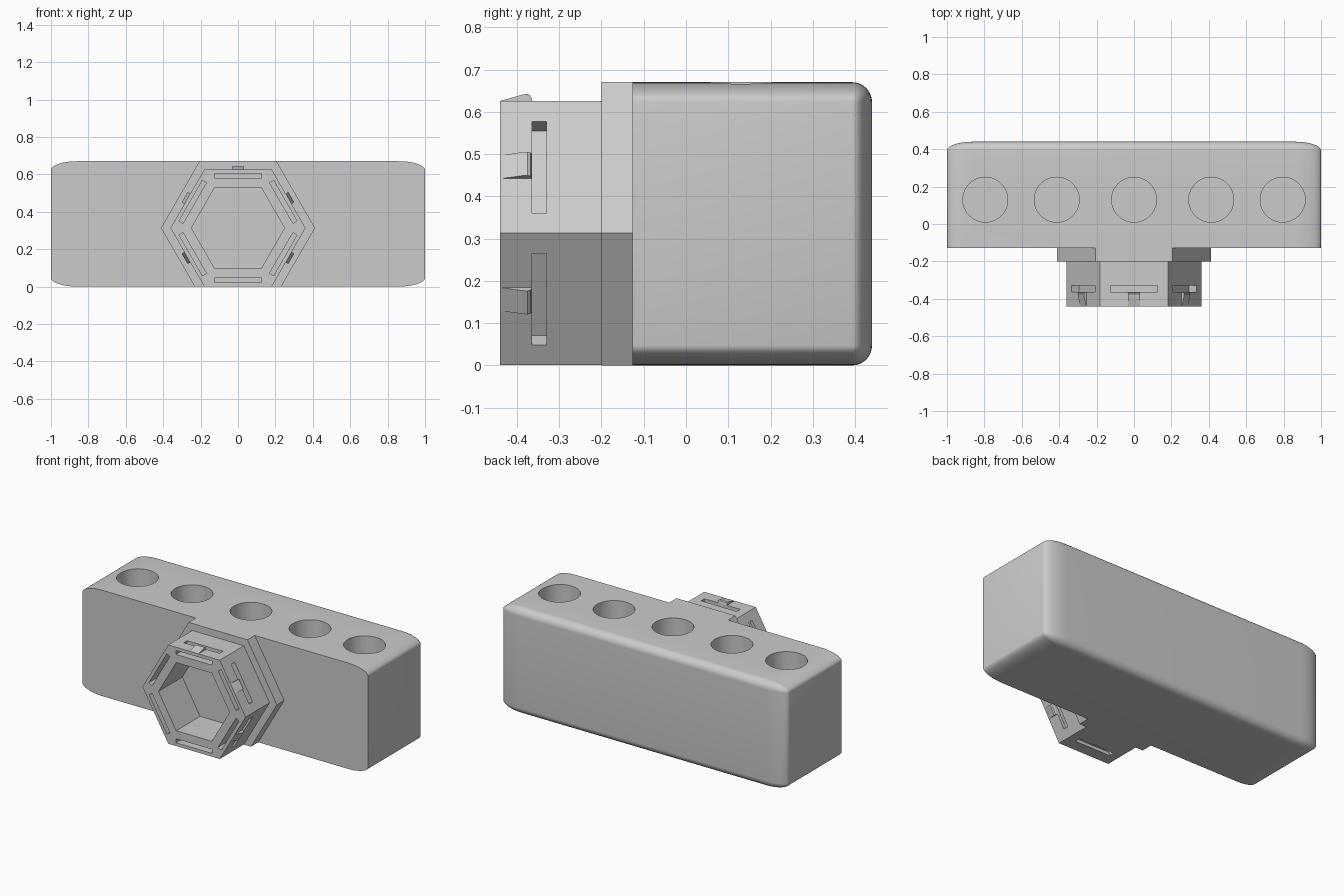
import bpy, bmesh, math
from mathutils import Matrix, Vector

if "Cube" in bpy.data.objects:
    bpy.data.objects.remove(bpy.data.objects["Cube"])

grey = bpy.data.materials.new("plain grey")
grey.use_nodes = True
grey.diffuse_color = (0.6, 0.6, 0.6, 1)
grey.node_tree.nodes["Principled BSDF"].inputs["Base Color"].default_value = (0.6, 0.6, 0.6, 1)

AXIS_Z = 0.313      # height of the hexagon axis
HEIGHT = 0.67
FACE_Y = -0.127     # front face of the block
FLANGE_Y = -0.2
FRONT_Y, BACK_Y = -0.44, 0.44


def finish(name, bm):
    bmesh.ops.recalc_face_normals(bm, faces=bm.faces)
    mesh = bpy.data.meshes.new(name)
    bm.to_mesh(mesh)
    bm.free()
    mesh.materials.append(grey)
    obj = bpy.data.objects.new(name, mesh)
    bpy.context.collection.objects.link(obj)
    return obj


def extrude(bm, points, offset):
    """Add a closed prism made by sweeping a flat outline along an offset."""
    face = bm.faces.new([bm.verts.new(p) for p in points])
    swept = bmesh.ops.extrude_face_region(bm, geom=[face], use_keep_orig=True)
    verts = [v for v in swept["geom"] if isinstance(v, bmesh.types.BMVert)]
    bmesh.ops.translate(bm, verts=verts, vec=offset)
    return list(face.verts) + verts


def hexagon(radius, y):
    return [(radius * math.cos(math.radians(a)), y,
             AXIS_Z + radius * math.sin(math.radians(a))) for a in range(0, 360, 60)]


def around_hexagon(bm, profile, width, sides):
    """Repeat a (y, distance from axis) profile on the chosen hexagon sides."""
    for side in sides:
        verts = extrude(bm, [(-width / 2, y, r) for y, r in profile], Vector((width, 0, 0)))
        place = Matrix.Translation((0, 0, AXIS_Z)) @ Matrix.Rotation(math.radians(60 * side), 4, "Y")
        bmesh.ops.transform(bm, matrix=place, verts=verts)


def cut(obj, cutter):
    cutter.hide_render = True
    mod = obj.modifiers.new("cut", "BOOLEAN")
    mod.operation, mod.solver, mod.object = "DIFFERENCE", "EXACT", cutter
    select(obj)
    bpy.ops.object.modifier_apply(modifier=mod.name)
    bpy.data.objects.remove(cutter)


def select(obj):
    bpy.ops.object.select_all(action="DESELECT")
    obj.select_set(True)
    bpy.context.view_layer.objects.active = obj


# Block: rounded while narrow, then stretched along x; front rim stays square
STRETCH = 3
bm = bmesh.new()
bmesh.ops.create_cube(bm, size=1)
bmesh.ops.scale(bm, verts=bm.verts, vec=(2 / STRETCH, BACK_Y - FACE_Y, HEIGHT))
bmesh.ops.translate(bm, verts=bm.verts, vec=(0, (BACK_Y + FACE_Y) / 2, HEIGHT / 2))
rounded = [e for e in bm.edges if max(v.co.y for v in e.verts) > 0]
bmesh.ops.bevel(bm, geom=rounded, offset=0.047, offset_type="OFFSET",
                segments=10, profile=0.5, affect="EDGES")
bmesh.ops.scale(bm, verts=bm.verts, vec=(STRETCH, 1, 1))
block = finish("block", bm)

# Round holder sockets in the top
bm = bmesh.new()
for x in (-0.795, -0.413, 0, 0.413, 0.795):
    bmesh.ops.create_cone(bm, cap_ends=True, segments=64, radius1=0.12, radius2=0.12,
                          depth=0.6, matrix=Matrix.Translation((x, 0.13, 0.45)))
cut(block, finish("socket_cutter", bm))

# Flange: hexagon trimmed flat at the ground
bm = bmesh.new()
right = [(0.206, HEIGHT), (0.412, AXIS_Z), (0.231, 0)]
outline = right + [(-x, z) for x, z in reversed(right)]
extrude(bm, [(x, FLANGE_Y, z) for x, z in outline], Vector((0, FACE_Y - FLANGE_Y, 0)))
flange = finish("flange", bm)

# Hexagonal plug with a hollow core
bm = bmesh.new()
extrude(bm, hexagon(0.361, FRONT_Y), Vector((0, FLANGE_Y - FRONT_Y, 0)))
plug = finish("hex_plug", bm)
bm = bmesh.new()
extrude(bm, hexagon(0.249, FRONT_Y - 0.1), Vector((0, FLANGE_Y - FRONT_Y + 0.099, 0)))
cut(plug, finish("core_cutter", bm))

# L-shaped slots that free a springy tab on each side
bm = bmesh.new()
slot = [(-0.5, 0.267), (-0.33, 0.267), (-0.33, 0.4),
        (-0.364, 0.4), (-0.364, 0.292), (-0.5, 0.292)]
around_hexagon(bm, slot, 0.25, range(6))
cut(plug, finish("slot_cutter", bm))

# Snap teeth on every side but the bottom
bm = bmesh.new()
tooth = [(-0.438, 0.305), (-0.438, 0.313), (-0.385, 0.328), (-0.375, 0.329),
         (-0.368, 0.325), (-0.364, 0.316), (-0.364, 0.305)]
around_hexagon(bm, tooth, 0.064, (0, 1, 2, 4, 5))
teeth = finish("snap_teeth", bm)

for obj in (block, flange, plug, teeth):
    select(obj)
    bpy.ops.object.shade_smooth_by_angle(angle=math.radians(30))
